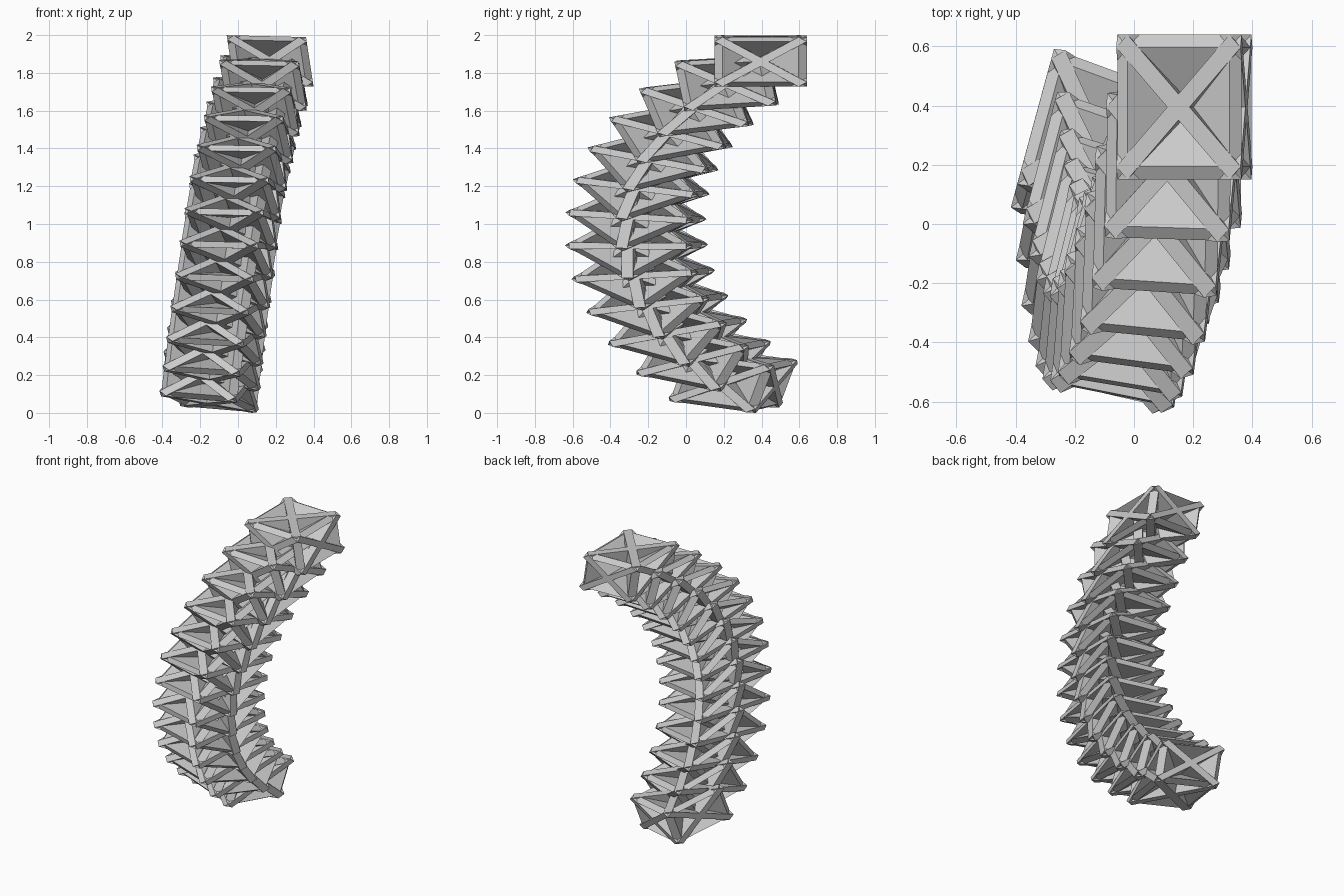
import bpy, bmesh, math
from mathutils import Vector, Matrix

if "Cube" in bpy.data.objects:
    bpy.data.objects.remove(bpy.data.objects["Cube"])

THICK = 0.127                                  # plate thickness in cube units
LENGTH = math.sqrt(2) - THICK                  # plate length that just fits the cube diagonal

# Squash and lean that turns the unit cube into the topmost segment
SQUASH = Matrix(((0.42, 0.0, -0.04),
                 (0.0, 0.49, 0.0),
                 (-0.01, 0.0, 0.262)))
AXIS = Vector((0.968, -0.093, -0.232))
STEP = math.radians(6.6)

# Spine path, top to bottom
PATH_X = (.17, .135, .097, .063, .03, -.003, -.025, -.048, -.068, -.09, -.11, -.127, -.142)
PATH_Y = (.395, .215, .055, -.08, -.175, -.237, -.265, -.262, -.225, -.152, -.045, .092, .25)
PATH_Z = (1.865, 1.748, 1.622, 1.487, 1.346, 1.198, 1.045, .89, .733, .578, .43, .293, .173)


def add_plate(bm, axis, sign):
    """Flat board through the cube centre, joining two opposite edges."""
    size = [LENGTH, LENGTH, LENGTH]
    i = "XYZ".index(axis)
    size[i] = 1.0
    size[(i + 1) % 3] = THICK
    m = Matrix.Rotation(sign * math.pi / 4, 4, axis) @ Matrix.Diagonal((*size, 1))
    bmesh.ops.create_cube(bm, size=1, matrix=m)


def make_segment(index, centre):
    """Six crossed diagonal boards, turned and squashed into place."""
    bm = bmesh.new()
    for axis in "XYZ":
        for sign in (-1, 1):
            add_plate(bm, axis, sign)
    m = SQUASH @ Matrix.Rotation(STEP * index, 3, AXIS)
    for v in bm.verts:
        v.co = m @ v.co
    bmesh.ops.recalc_face_normals(bm, faces=bm.faces)
    low = min(v.co.z for v in bm.verts) + centre.z
    mesh = bpy.data.meshes.new("segment_%02d" % (index + 1))
    bm.to_mesh(mesh)
    bm.free()
    ob = bpy.data.objects.new(mesh.name, mesh)
    ob.location = centre
    bpy.context.collection.objects.link(ob)
    return ob, low


# Curved stack of segments
parts = [make_segment(i, Vector(c)) for i, c in enumerate(zip(PATH_X, PATH_Y, PATH_Z))]

# Stand the stack on the ground
ground = min(low for _, low in parts)
for ob, _ in parts:
    ob.location.z -= ground
